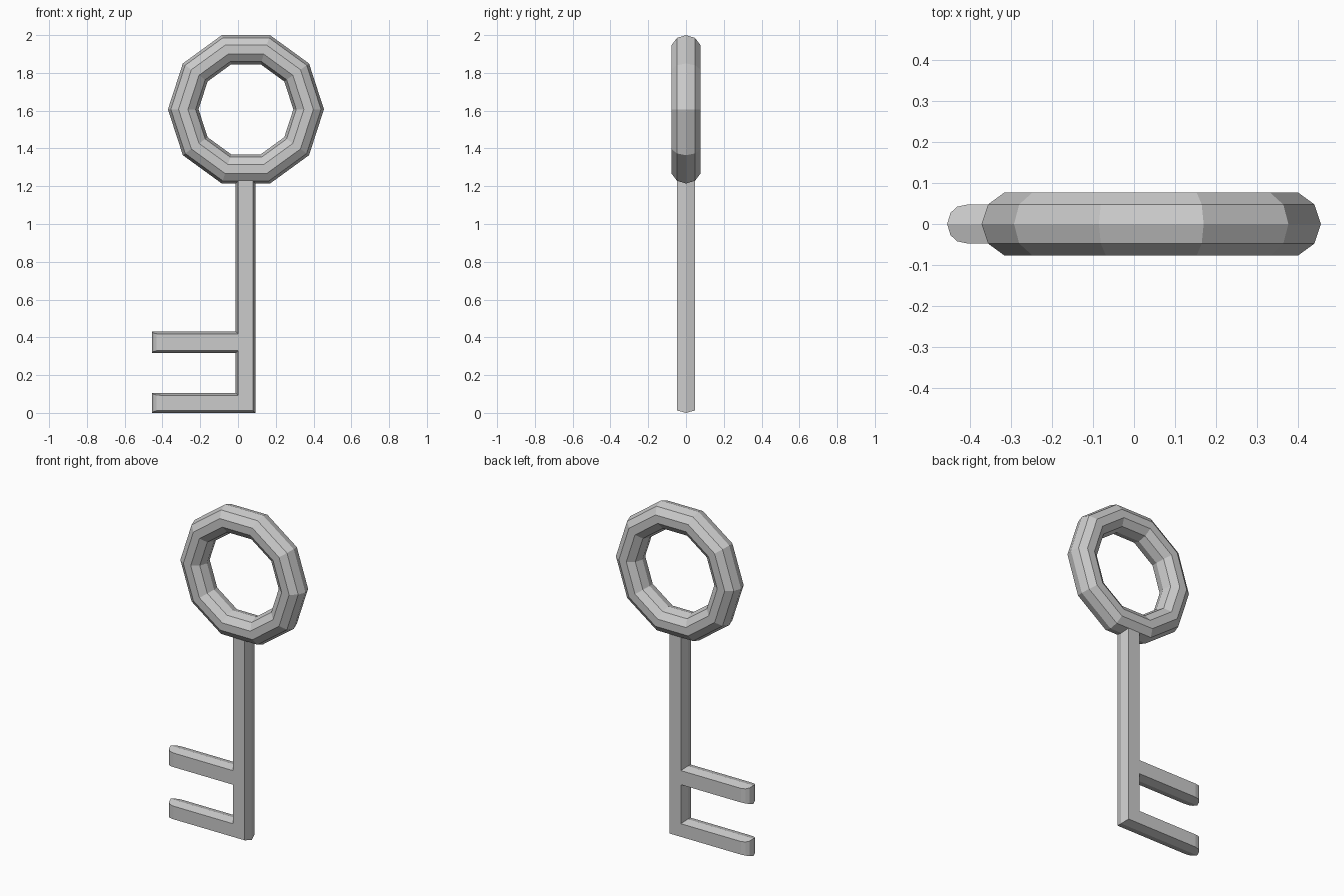
import bpy, bmesh, math

if "Cube" in bpy.data.objects:
    bpy.data.objects.remove(bpy.data.objects["Cube"])

# bow: low-poly ring standing upright
bpy.ops.mesh.primitive_torus_add(
    major_segments=10, minor_segments=10, major_radius=0.332, minor_radius=0.081,
    location=(0.042, 0, 1.607), rotation=(math.pi / 2, 0, 0))
bpy.context.object.name = "bow_ring"


# shaft and teeth: one outline, inset away from the middle so the edges form a ridge
def outline(d, tip):
    left, right = -0.012 + d, 0.092 - d
    return [(right, d), (right, 1.26), (left, 1.26),
            (left, 0.43 - d), (tip, 0.43 - d), (tip, 0.318 + d), (left, 0.318 + d),
            (left, 0.106 - d), (tip, 0.106 - d), (tip, d)]


# (depth, tooth tip x): tips round off towards both faces
half = [(0.027, -0.447), (0.042, -0.431), (0.048, -0.403)]
layers = [(-y, t) for y, t in reversed(half)] + [(0, -0.455)] + half

bm = bmesh.new()
rings = []
for y, tip in layers:
    d = 0.013 * abs(y) / 0.048
    rings.append([bm.verts.new((x, y, z)) for x, z in outline(d, tip)])
for a, b in zip(rings, rings[1:]):
    n = len(a)
    for i in range(n):
        j = (i + 1) % n
        bm.faces.new((a[i], a[j], b[j], b[i]))
bm.faces.new(rings[0])
bm.faces.new(rings[-1][::-1])
# merge coplanar strips, leaving only the real edges
bmesh.ops.dissolve_limit(bm, angle_limit=math.radians(1),
                         verts=bm.verts[:], edges=bm.edges[:])
bmesh.ops.recalc_face_normals(bm, faces=bm.faces[:])
mesh = bpy.data.meshes.new("shaft_and_teeth")
bm.to_mesh(mesh)
bm.free()
bpy.context.collection.objects.link(bpy.data.objects.new("shaft_and_teeth", mesh))
